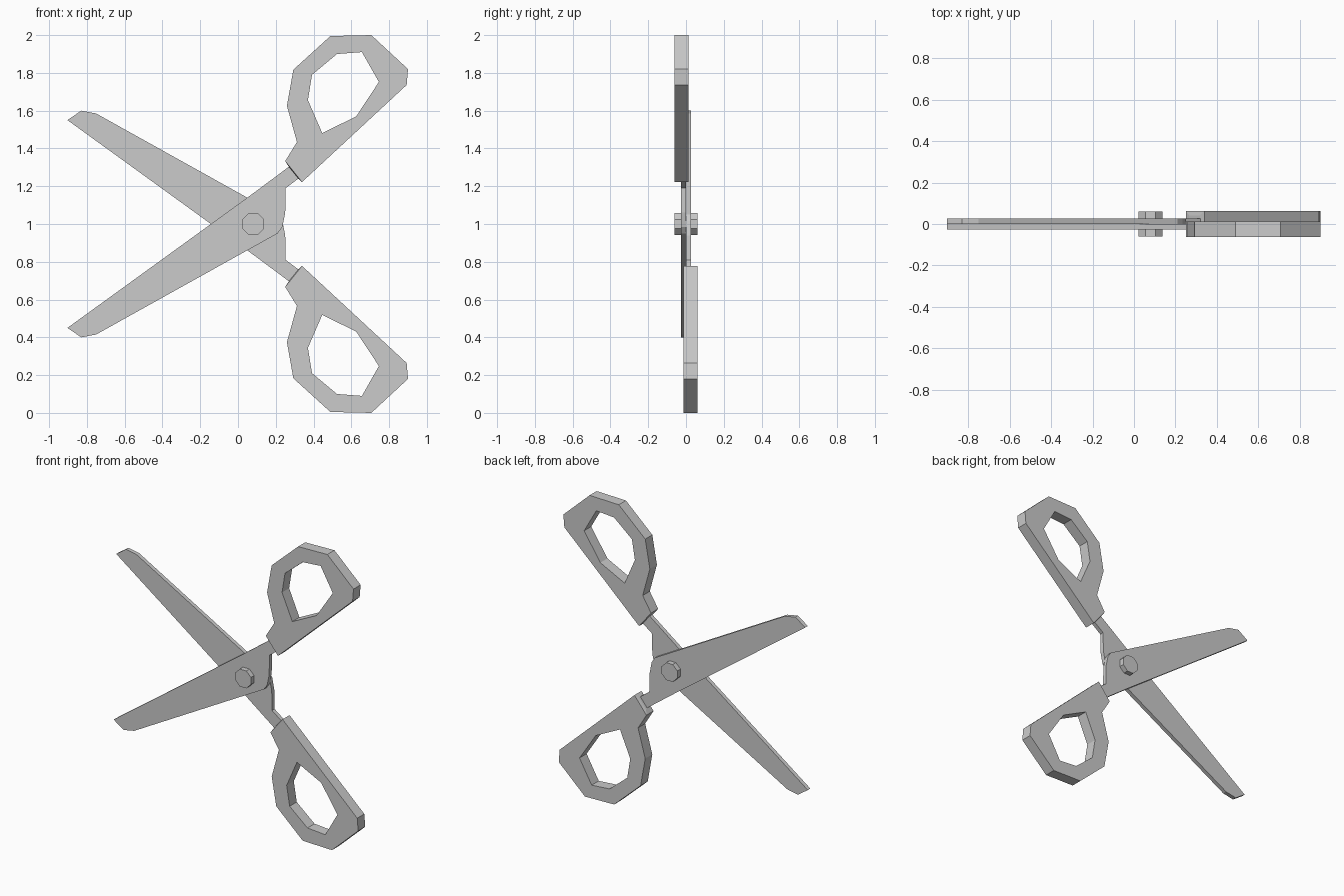
import bpy, bmesh, math

if "Cube" in bpy.data.objects:
    bpy.data.objects.remove(bpy.data.objects["Cube"])

# side = 1: blade to lower left, handle upper right; side = -1: same turned half a turn about x
def place(ob, side, y):
    ob.rotation_euler = (side * math.pi / 2, 0, 0)
    ob.location = (0, side * y, 1 - side)


def clean(me):
    bm = bmesh.new()
    bm.from_mesh(me)
    bmesh.ops.remove_doubles(bm, verts=bm.verts, dist=1e-5)
    bmesh.ops.recalc_face_normals(bm, faces=bm.faces)
    for f in bm.faces:
        f.smooth = False
    bm.to_mesh(me)
    bm.free()


def plate(name, loops, y0, y1, side):
    """Flat plate from closed outlines (later loops are holes), spanning y0..y1."""
    cu = bpy.data.curves.new(name + "_profile", 'CURVE')
    cu.dimensions = '2D'
    cu.fill_mode = 'BOTH'
    cu.extrude = (y1 - y0) / 2
    for pts in loops:
        sp = cu.splines.new('POLY')
        sp.points.add(len(pts) - 1)
        for p, (x, z) in zip(sp.points, pts):
            p.co = (x, z, 0, 1)
        sp.use_cyclic_u = True
    ob = bpy.data.objects.new(name, cu)
    bpy.context.collection.objects.link(ob)
    bpy.ops.object.select_all(action='DESELECT')
    ob.select_set(True)
    bpy.context.view_layer.objects.active = ob
    bpy.ops.object.convert(target='MESH')
    ob = bpy.context.view_layer.objects.active
    clean(ob.data)
    place(ob, side, (y0 + y1) / 2)


def collar(name, big, small, yb, ys, side):
    """Tapered end joining the handle to the neck of the blade."""
    bm = bmesh.new()
    for pts, ys_ in ((big, yb), (small, ys)):
        for x, z in pts:
            for y in ys_:
                bm.verts.new((x, z, -y))
    bmesh.ops.convex_hull(bm, input=bm.verts)
    bmesh.ops.recalc_face_normals(bm, faces=bm.faces)
    me = bpy.data.meshes.new(name)
    bm.to_mesh(me)
    bm.free()
    ob = bpy.data.objects.new(name, me)
    bpy.context.collection.objects.link(ob)
    place(ob, side, 0)


blade = [(-0.903, 0.45), (-0.83, 0.4), (-0.751, 0.415), (0.21, 0.95), (0.235, 0.985),
         (0.25, 1.06), (0.252, 1.19), (0.34, 1.255), (0.295, 1.322), (0.05, 1.14)]
grip = [(0.25, 1.333), (0.312, 1.434), (0.259, 1.626), (0.293, 1.817), (0.489, 1.995),
        (0.706, 2.0), (0.9, 1.82), (0.893, 1.736), (0.339, 1.222)]
finger_hole = [(0.37, 1.656), (0.392, 1.79), (0.524, 1.9), (0.656, 1.91),
               (0.746, 1.752), (0.626, 1.57), (0.446, 1.481)]

for side, tag in ((1, "front"), (-1, "back")):
    plate(tag + "_blade", [blade], -0.027, 0.0, side)
    plate(tag + "_handle", [grip, finger_hole], -0.062, 0.013, side)
    collar(tag + "_handle_collar", [grip[0], grip[-1]], [(0.266, 1.307), (0.319, 1.241)],
           (-0.062, 0.013), (-0.042, 0.003), side)

# pivot pin
bpy.ops.mesh.primitive_cylinder_add(vertices=8, radius=0.063, depth=0.122,
                                    location=(0.08, 0, 1.0))
pin = bpy.context.object
pin.name = "pivot_pin"
pin.rotation_euler = (math.pi / 2, math.pi / 8, 0)
